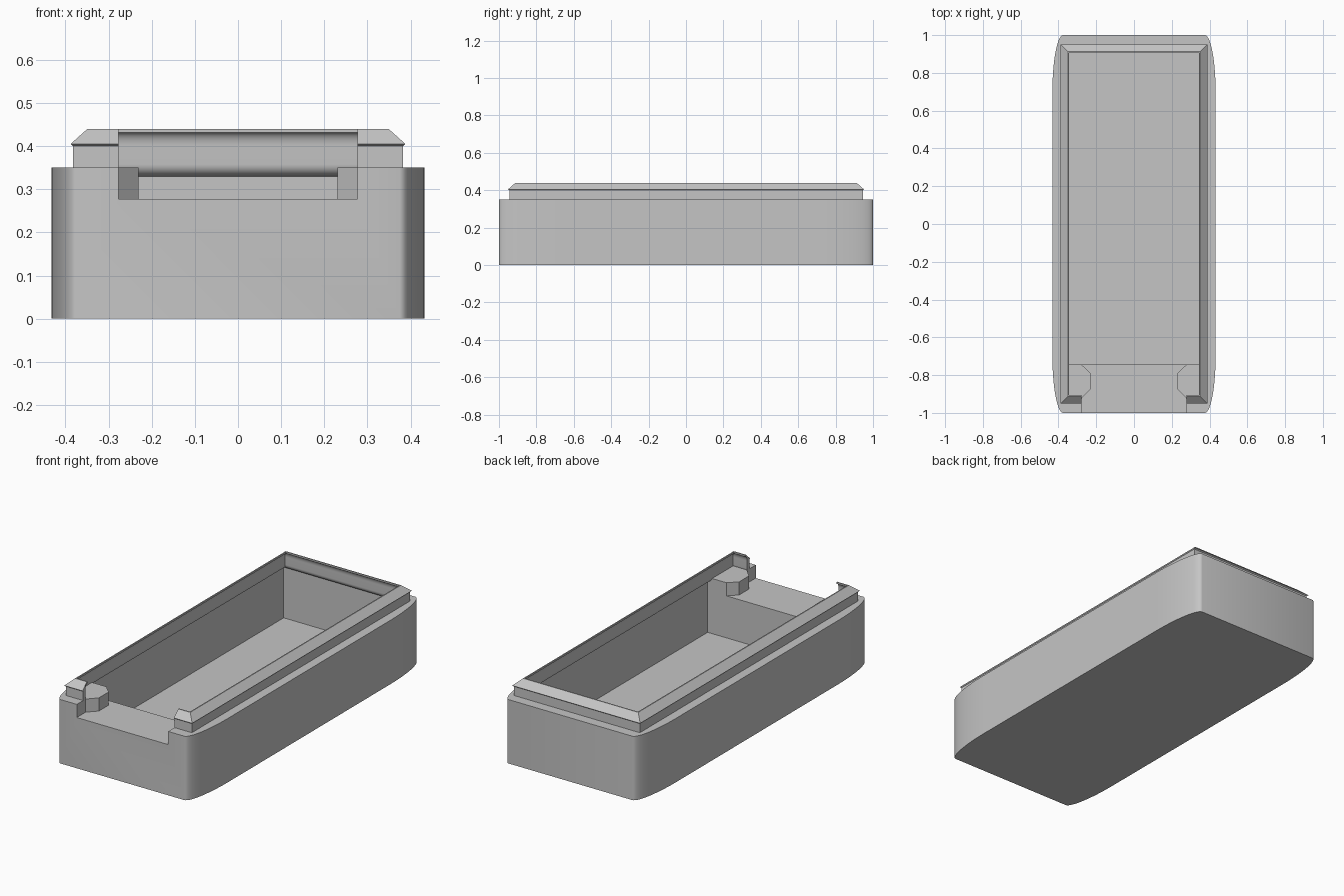
import bpy, bmesh
from math import sin, cos, pi

cube = bpy.data.objects.get("Cube")
if cube:
    bpy.data.objects.remove(cube, do_unlink=True)

grey = bpy.data.materials.new("plain grey")
grey.use_nodes = True
grey.diffuse_color = (0.56, 0.56, 0.56, 1)
grey.node_tree.nodes["Principled BSDF"].inputs["Base Color"].default_value = (0.56, 0.56, 0.56, 1)


def loft(name, sections):
    """Closed solid through a stack of (outline, height) sections."""
    bm = bmesh.new()
    rings = [[bm.verts.new((x, y, z)) for x, y in outline] for outline, z in sections]
    n = len(rings[0])
    for low, high in zip(rings, rings[1:]):
        for i in range(n):
            j = (i + 1) % n
            bm.faces.new((low[i], low[j], high[j], high[i]))
    bm.faces.new(rings[0][::-1])
    bm.faces.new(rings[-1])
    bmesh.ops.recalc_face_normals(bm, faces=bm.faces)
    mesh = bpy.data.meshes.new(name)
    bm.to_mesh(mesh)
    bm.free()
    mesh.materials.append(grey)
    ob = bpy.data.objects.new(name, mesh)
    bpy.context.collection.objects.link(ob)
    return ob


def rect(x, y0, y1):
    return [(-x, y0), (x, y0), (x, y1), (-x, y1)]


def combine(target, tool, operation):
    mod = target.modifiers.new(operation, 'BOOLEAN')
    mod.operation, mod.solver, mod.object = operation, 'EXACT', tool
    bpy.context.view_layer.objects.active = target
    bpy.ops.object.modifier_apply(modifier=mod.name)
    bpy.data.objects.remove(tool, do_unlink=True)


# Outer shell with long elliptical corners
STEPS = 14
outline = []
for quarter, (sx, sy) in enumerate([(1, 1), (-1, 1), (-1, -1), (1, -1)]):
    for k in range(STEPS + 1):
        a = (quarter + k / STEPS) * pi / 2
        outline.append((sx * 0.375 + 0.057 * cos(a), sy * 0.7 + 0.3 * sin(a)))
tray = loft("tray_body", [(outline, 0), (outline, 0.35)])

# Raised rim with a small overhang and a sloping top
rim_steps = [(0, 0.3), (0, 0.4), (0.006, 0.405), (-0.033, 0.44)]
rim = loft("rim", [(rect(0.382 + d, -0.945 - d, 0.945 + d), z) for d, z in rim_steps])
combine(tray, rim, 'UNION')

# Inside of the rim: rounded shoulder, upright neck, hollow under the lip
WALL, NECK, ARC = 0.047, 0.019, 8
inner = [(WALL, 0.31)]
for k in range(ARC + 1):
    a = k / ARC * pi / 2
    inner.append((WALL - (WALL - NECK) * sin(a), 0.358 - 0.028 * cos(a)))
for k in range(ARC + 1):
    a = k / ARC * pi / 2
    inner.append((NECK * cos(a), 0.4 + 0.031 * sin(a)))
inner.append((0, 0.5))
sections = [(rect(0.343 + d, -0.906 - d, 0.906 + d), z) for d, z in inner]
combine(tray, loft("rim_cutter", sections), 'DIFFERENCE')

# Deep well behind the front ledge, then the opening above the ledge
well = rect(0.343 + WALL, -0.745, 0.906 + WALL)
combine(tray, loft("well_cutter", [(well, 0.048), (well, 0.32)]), 'DIFFERENCE')
gap = rect(0.277, -1.1, -0.7)
combine(tray, loft("opening_cutter", [(gap, 0.278), (gap, 0.6)]), 'DIFFERENCE')

# Chamfered posts either side of the opening
posts = []
for side, name in ((1, "left_post"), (-1, "right_post")):
    shape = [(0.395, -0.96), (0.277, -0.96), (0.277, -0.923), (0.231, -0.875),
             (0.231, -0.79), (0.277, -0.745), (0.395, -0.745)]
    shape = [(side * x, y) for x, y in shape]
    posts.append(loft(name, [(shape, 0.278), (shape, 0.35)]))

# Smooth curves, crisp edges
bpy.ops.object.select_all(action='DESELECT')
for ob in [tray] + posts:
    ob.select_set(True)
bpy.context.view_layer.objects.active = tray
bpy.ops.object.shade_smooth_by_angle(angle=pi / 6)
